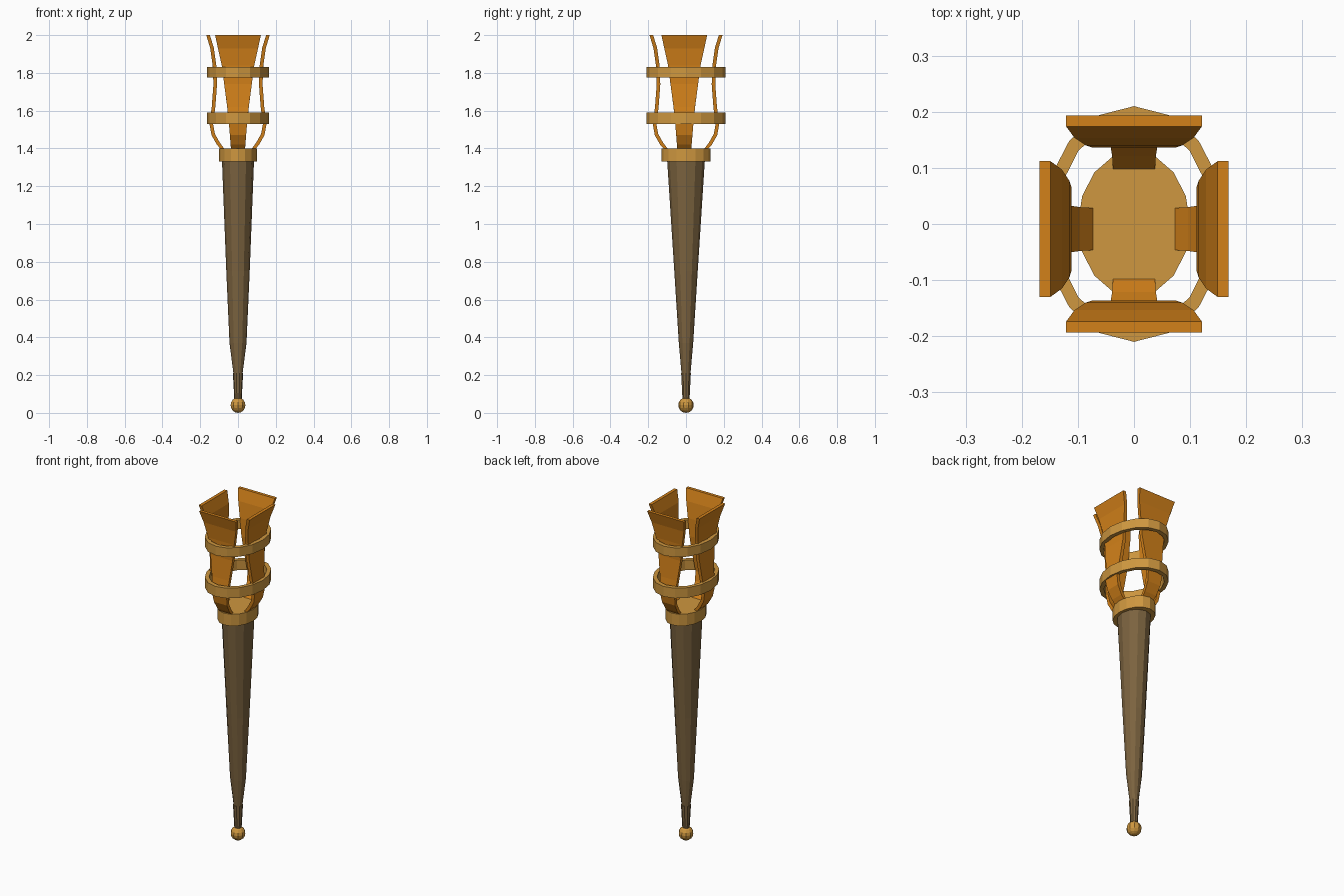
import bpy, bmesh, math
from mathutils import Vector

if "Cube" in bpy.data.objects:
    bpy.data.objects.remove(bpy.data.objects["Cube"])


def material(name, rgb):
    m = bpy.data.materials.new(name)
    m.diffuse_color = (*rgb, 1)
    m.use_nodes = True
    m.node_tree.nodes["Principled BSDF"].inputs["Base Color"].default_value = m.diffuse_color
    return m


WOOD = material("wood", (0.2, 0.125, 0.05))
BRASS = material("brass", (0.62, 0.31, 0.05))
COPPER = material("copper", (0.65, 0.22, 0.01))


def finish(name, bm, mat):
    bmesh.ops.recalc_face_normals(bm, faces=bm.faces)
    me = bpy.data.meshes.new(name)
    bm.to_mesh(me)
    bm.free()
    me.materials.append(mat)
    ob = bpy.data.objects.new(name, me)
    bpy.context.collection.objects.link(ob)
    return ob


def loft(name, sections, sides, mat, closed=False):
    """Stack elliptical sections (z, rx, ry); closed joins last to first."""
    bm = bmesh.new()
    loops = []
    for z, rx, ry in sections:
        loops.append([bm.verts.new((rx * math.cos(a), ry * math.sin(a), z))
                      for a in (math.tau * i / sides for i in range(sides))])
    pairs = list(zip(loops, loops[1:]))
    if closed:
        pairs.append((loops[-1], loops[0]))
    else:
        bm.faces.new(loops[0])
        bm.faces.new(loops[-1])
    for a, b in pairs:
        for i in range(sides):
            j = (i + 1) % sides
            bm.faces.new((a[i], a[j], b[j], b[i]))
    return finish(name, bm, mat)


# Tapered handle, its narrow tip and the ball on the end
loft("handle", [(0.2, 0.023, 0.023), (0.37, 0.045, 0.038), (0.75, 0.062, 0.062),
                (1.34, 0.085, 0.1)], 12, WOOD)
loft("handle_tip", [(0.06, 0.019, 0.019), (0.21, 0.027, 0.027)], 10, WOOD)
bm = bmesh.new()
bmesh.ops.create_uvsphere(bm, u_segments=10, v_segments=8, radius=0.041)
bmesh.ops.translate(bm, verts=bm.verts, vec=(0, 0, 0.041))
finish("end_ball", bm, BRASS)

# Collar and the two hoops around the cage
loft("collar", [(1.33, 0.1, 0.13), (1.4, 0.1, 0.13)], 16, BRASS)
for name, z0, z1 in (("lower_hoop", 1.53, 1.59), ("upper_hoop", 1.775, 1.83)):
    loft(name, [(z0, 0.14, 0.185), (z0, 0.163, 0.21),
                (z1, 0.163, 0.21), (z1, 0.14, 0.185)], 16, BRASS, closed=True)

# Flared cage blades: (z, outer distance, half width)
BLADE = [(1.39, 0.085, 0.037), (1.42, 0.112, 0.039), (1.47, 0.14, 0.043),
         (1.53, 0.151, 0.048), (1.62, 0.139, 0.057), (1.74, 0.13, 0.073),
         (1.84, 0.134, 0.086), (1.93, 0.147, 0.106), (2.0, 0.168, 0.121)]


def blade(name, angle, extra, shift):
    bm = bmesh.new()
    t = 0.019
    pts = [Vector((d + extra, z)) for z, d, w in BLADE]
    rows = []
    for i, (p, (_, _, w)) in enumerate(zip(pts, BLADE)):
        tan = (pts[min(i + 1, len(pts) - 1)] - pts[max(i - 1, 0)]).normalized()
        q = p + Vector((-tan.y, tan.x)) * t
        if i in (0, len(pts) - 1):
            q = Vector((p.x - t, p.y))
        rows.append([])
        for r, s in ((p, -w), (p, w), (q, w), (q, -w)):
            v = Vector((r.x, s, r.y))
            c, n = math.cos(angle), math.sin(angle)
            rows[-1].append(bm.verts.new((v.x * c - v.y * n,
                                          v.x * n + v.y * c + shift, v.z)))
    for a, b in zip(rows, rows[1:]):
        for i in range(4):
            j = (i + 1) % 4
            bm.faces.new((a[i], a[j], b[j], b[i]))
    bm.faces.new(rows[0])
    bm.faces.new(rows[-1])
    finish(name, bm, COPPER)


for i, side in enumerate(("right", "back", "left", "front")):
    blade(side + "_blade", i * math.pi / 2, 0.025 * (i % 2), -0.009 * (1 - i % 2))
